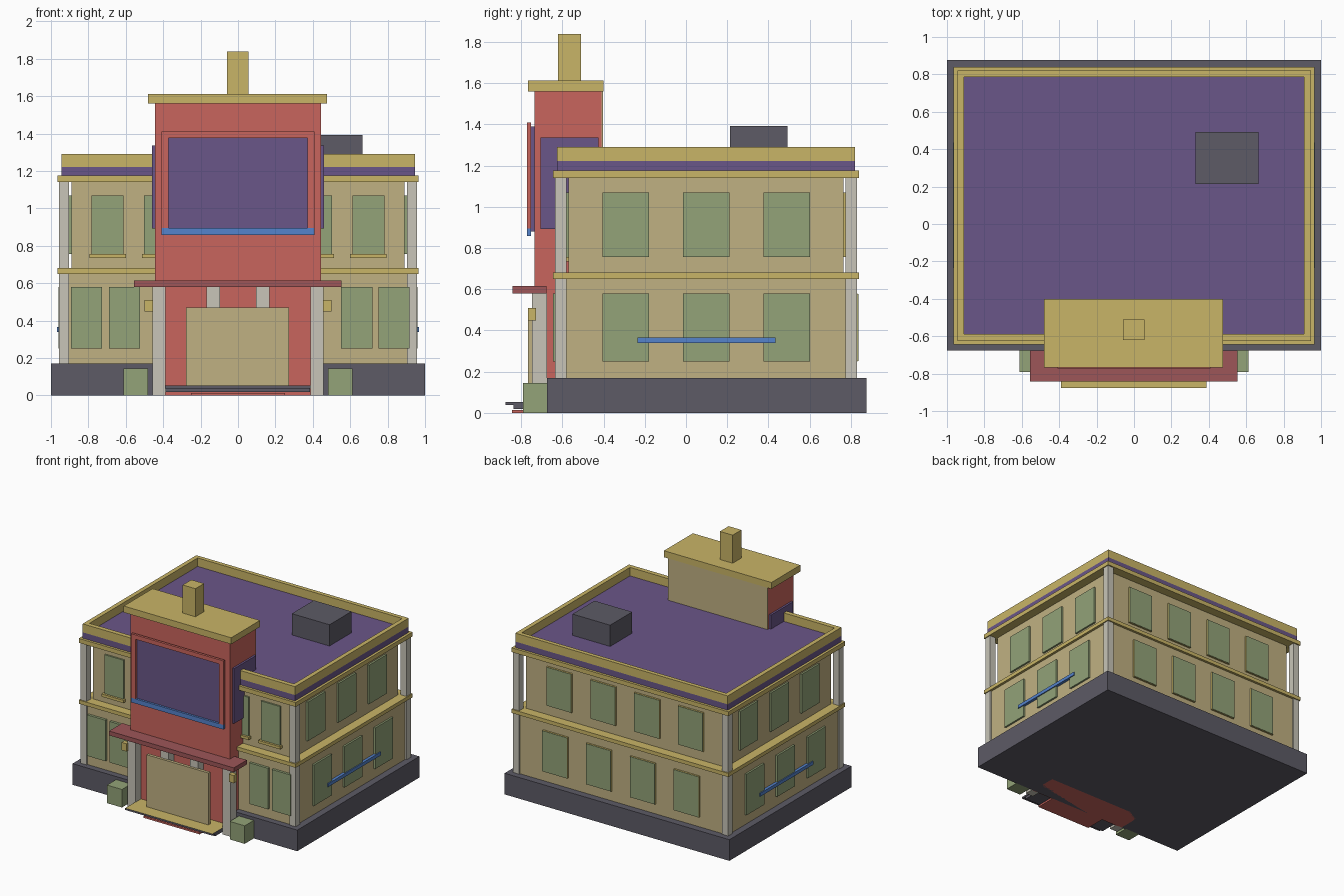
import bpy


def lin(c):
    c /= 255
    return c / 12.92 if c <= 0.04045 else ((c + 0.055) / 1.055) ** 2.4


def mat(name, r, g, b):
    m = bpy.data.materials.new(name)
    m.diffuse_color = (lin(r), lin(g), lin(b), 1)
    return m


gold = mat("gold trim", 201, 181, 103)
tan = mat("tan wall", 192, 177, 130)
red = mat("red", 201, 101, 93)
maroon = mat("dark red", 157, 86, 88)
purple = mat("purple", 106, 86, 136)
green = mat("green", 147, 163, 120)
stone = mat("pale stone", 200, 197, 184)
grey = mat("dark grey", 93, 91, 102)
blue = mat("blue", 85, 131, 204)

FACES = [(0, 3, 2, 1), (4, 5, 6, 7), (0, 1, 5, 4), (1, 2, 6, 5), (2, 3, 7, 6), (3, 0, 4, 7)]


def box(name, x, y, z, m, top=None):
    """Box from (min, max) ranges, with an optional second material on top."""
    v = [(x[i], y[j], z[k]) for k in (0, 1) for i, j in ((0, 0), (1, 0), (1, 1), (0, 1))]
    me = bpy.data.meshes.new(name)
    me.from_pydata(v, [], FACES)
    me.materials.append(m)
    if top:
        me.materials.append(top)
        for p in me.polygons:
            p.material_index = int(p.normal.z > 0.5)
    ob = bpy.data.objects.new(name, me)
    bpy.context.collection.objects.link(ob)
    return ob


def pair(name, x, y, z, m):
    """The same box on both sides of x = 0."""
    box(name + "_right", x, y, z, m)
    box(name + "_left", (-x[1], -x[0]), y, z, m)


# Base and the two storeys (the upper one is set back)
box("base", (-1, 1), (-0.675, 0.877), (0, 0.17), grey)
box("lower_storey", (-0.945, 0.945), (-0.625, 0.82), (0.17, 0.65), tan)
box("upper_storey", (-0.89, 0.89), (-0.57, 0.765), (0.68, 1.14), tan)

# Trim bands and roof
for n, z in (("floor_band", (0.65, 0.68)), ("cornice", (1.14, 1.175))):
    box(n, (-0.965, 0.965), (-0.645, 0.84), z, gold)
box("roof_slab", (-0.945, 0.945), (-0.625, 0.82), (1.175, 1.222), purple)

# Parapet ring
pair("parapet_side", (0.91, 0.945), (-0.625, 0.82), (1.222, 1.29), gold)
box("parapet_front", (-0.91, 0.91), (-0.625, -0.588), (1.222, 1.29), gold)
box("parapet_back", (-0.91, 0.91), (0.787, 0.82), (1.222, 1.29), gold)
box("roof_unit", (0.33, 0.665), (0.213, 0.493), (1.222, 1.393), grey)

# Corner pillars
for y in ((-0.635, -0.58), (0.775, 0.83)):
    for z in ((0.17, 0.65), (0.68, 1.14)):
        pair("corner_pillar", (0.903, 0.957), y, z, stone)

LOW, UP = (0.25, 0.58), (0.757, 1.07)

# Side windows and rails
for y in (-0.292, 0.098, 0.488):
    w = (y - 0.113, y + 0.113)
    pair("lower_side_window", (0.94, 0.96), w, LOW, green)
    pair("upper_side_window", (0.885, 0.905), w, UP, green)
pair("side_rail", (0.945, 0.968), (-0.235, 0.435), (0.34, 0.367), blue)

# Back windows: gold frame with a thin green pane
for x in (0.195, 0.585):
    for n, y, z in (("lower", 0.82, LOW), ("upper", 0.765, UP)):
        pair(n + "_back_frame", (x - 0.112, x + 0.112), (y - 0.005, y + 0.012), z, gold)
        pair(n + "_back_pane", (x - 0.11, x + 0.11), (y + 0.01, y + 0.016),
             (z[0] + 0.002, z[1] - 0.002), green)

# Front windows and sills
for x in (-0.81, -0.607, 0.635, 0.835):
    box("lower_front_window", (x - 0.083, x + 0.083), (-0.645, -0.62), LOW, green)
for x in (0.417, 0.697):
    pair("upper_front_window", (x - 0.085, x + 0.085), (-0.583, -0.56), UP, green)
    pair("window_sill", (x - 0.097, x + 0.097), (-0.6, -0.56), (0.735, 0.757), gold)

# Entrance tower with cap and chimney
box("tower_upper", (-0.443, 0.443), (-0.735, -0.41), (0.6, 1.56), red)
box("tower_lower", (-0.443, 0.443), (-0.68, -0.45), (0, 0.6), red)
box("tower_back_plate", (-0.443, 0.443), (-0.41, -0.403), (1.2, 1.56), tan)
box("tower_cap", (-0.48, 0.476), (-0.767, -0.4), (1.56, 1.612), gold)
box("chimney", (-0.058, 0.055), (-0.62, -0.51), (1.612, 1.838), gold)

# Large front panel and its frame
box("front_panel", (-0.4, 0.4), (-0.755, -0.73), (0.88, 1.39), purple)
pair("panel_frame_side", (0.372, 0.41), (-0.772, -0.752), (0.895, 1.41), red)
box("panel_frame_top", (-0.372, 0.372), (-0.772, -0.752), (1.375, 1.41), red)
box("panel_frame_bottom", (-0.41, 0.41), (-0.772, -0.752), (0.858, 0.895), blue)
pair("tower_side_panel", (0.44, 0.459), (-0.705, -0.425), (0.893, 1.335), purple)

# Porch: canopy, columns, door, lamps, planters
box("canopy", (-0.557, 0.553), (-0.843, -0.677), (0.58, 0.615), maroon)
pair("outer_column", (0.387, 0.458), (-0.748, -0.675), (0, 0.58), stone)
pair("inner_column", (0.095, 0.168), (-0.748, -0.675), (0.05, 0.58), stone)
box("door", (-0.278, 0.273), (-0.767, -0.742), (0.05, 0.47), tan)
pair("lamp", (0.455, 0.5), (-0.767, -0.728), (0.448, 0.51), gold)
pair("planter", (0.48, 0.613), (-0.79, -0.67), (0, 0.145), green)

# Entrance steps
box("step_upper", (-0.39, 0.387), (-0.877, -0.675), (0.038, 0.052), grey, gold)
box("step_middle", (-0.387, 0.384), (-0.838, -0.675), (0.018, 0.038), grey)
box("step_mat", (-0.25, 0.25), (-0.845, -0.675), (0, 0.014), red)
